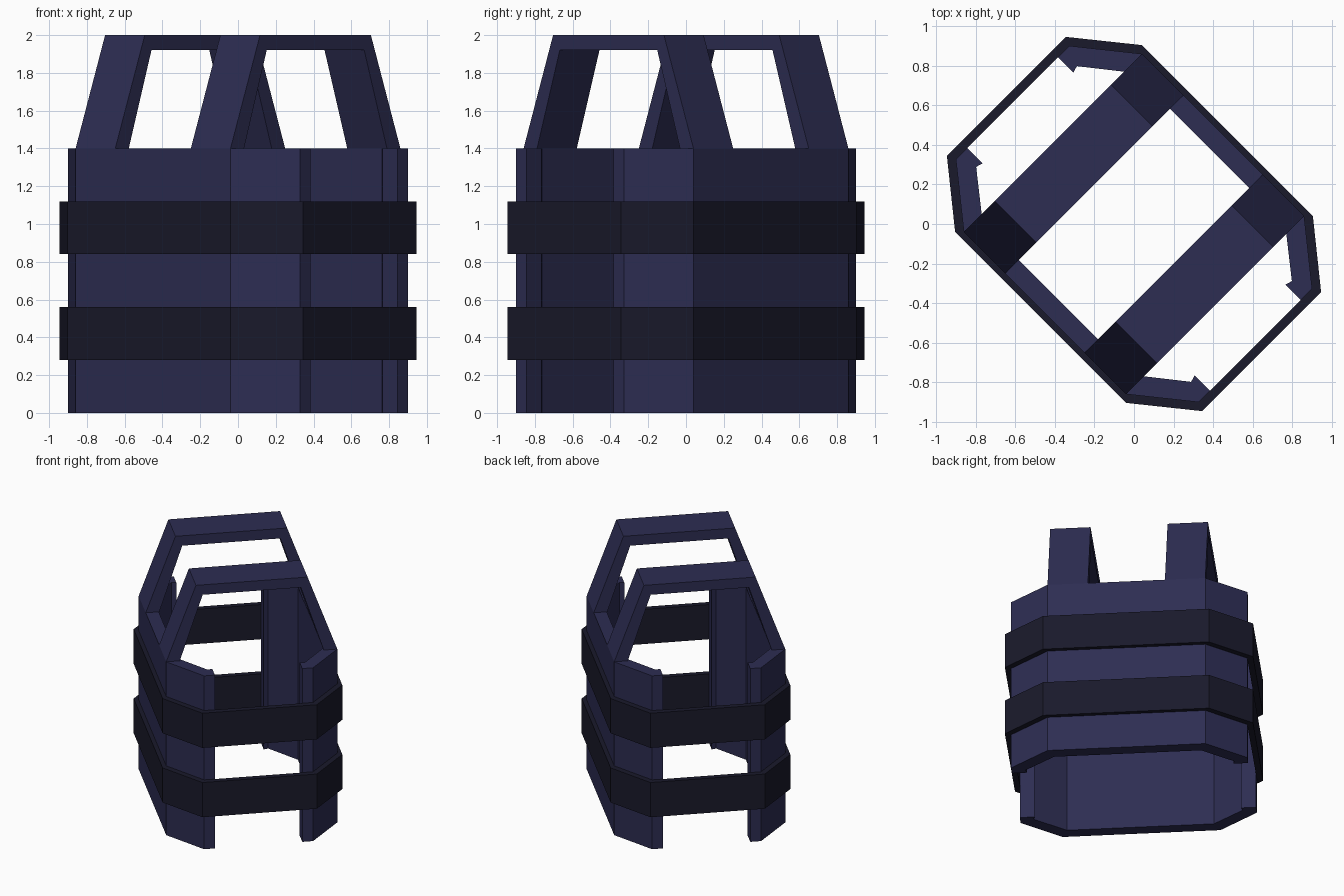
import bpy, bmesh
from math import radians
from mathutils import Matrix

if "Cube" in bpy.data.objects:
    bpy.data.objects.remove(bpy.data.objects["Cube"])

TURN = Matrix.Rotation(radians(45), 4, 'Z')  # the vest stands turned by 45 degrees


def material(name, color):
    m = bpy.data.materials.new(name)
    m.diffuse_color = (*color, 1)
    m.use_nodes = True
    m.node_tree.nodes["Principled BSDF"].inputs["Base Color"].default_value = m.diffuse_color
    return m


CLOTH = material("navy_cloth", (0.026, 0.026, 0.085))
BAND = material("dark_band", (0.010, 0.010, 0.024))


def band(name, outer, inner, lo, hi, place, mat, closed=False):
    """Thick strip between two matching outlines, extruded from lo to hi."""
    bm = bmesh.new()
    rows = [[bm.verts.new(TURN @ place(a, b, h)) for a, b, h in
             ((*o, lo), (*o, hi), (*i, hi), (*i, lo))]
            for o, i in zip(outer, inner)]
    n = len(rows)
    for k in range(n if closed else n - 1):
        p, q = rows[k], rows[(k + 1) % n]
        for j in range(4):
            bm.faces.new((p[j], q[j], q[(j + 1) % 4], p[(j + 1) % 4]))
    if not closed:
        bm.faces.new(rows[0])
        bm.faces.new(rows[-1])
    bmesh.ops.recalc_face_normals(bm, faces=bm.faces)
    me = bpy.data.meshes.new(name)
    bm.to_mesh(me)
    bm.free()
    me.materials.append(mat)
    ob = bpy.data.objects.new(name, me)
    bpy.context.collection.objects.link(ob)


def mirrored(half):
    """Add the other half of an outline, mirrored across the first axis."""
    return half + [(a, -b) for a, b in reversed(half)]


def vec(x, y, z):
    from mathutils import Vector
    return Vector((x, y, z))


# Chest and back panels with angled wings and short returning ends
panel_out = mirrored([(.325, .868), (.405, .868), (.636, .58)])
panel_in = mirrored([(.325, .758), (.36, .768), (.54, .54)])
for name, sx in (("back_panel", 1), ("chest_panel", -1)):
    band(name, panel_out, panel_in, 0, 1.4,
         lambda a, b, h, sx=sx: vec(sx * a, b, h), CLOTH)

# Shoulder straps arching from one panel to the other
strap_out = [(-.636, 1.4), (-.415, 2), (.415, 2), (.636, 1.4)]
strap_in = [(-.535, 1.4), (-.365, 1.92), (.365, 1.92), (.535, 1.4)]
for name, sy in (("left_strap", 1), ("right_strap", -1)):
    band(name, strap_out, strap_in, .283, .58,
         lambda a, b, h, sy=sy: vec(a, sy * h, b), CLOTH)

# Two octagonal belts around the body
def ring(a, b):
    half = mirrored([a, b])
    return half + [(-x, -y) for x, y in half]


belt_out = ring((.425, .912), (.668, .61))
belt_in = ring((.403, .868), (.632, .578))
for name, z in (("lower_belt", .28), ("upper_belt", .84)):
    band(name, belt_out, belt_in, z, z + .28, vec, BAND, closed=True)
